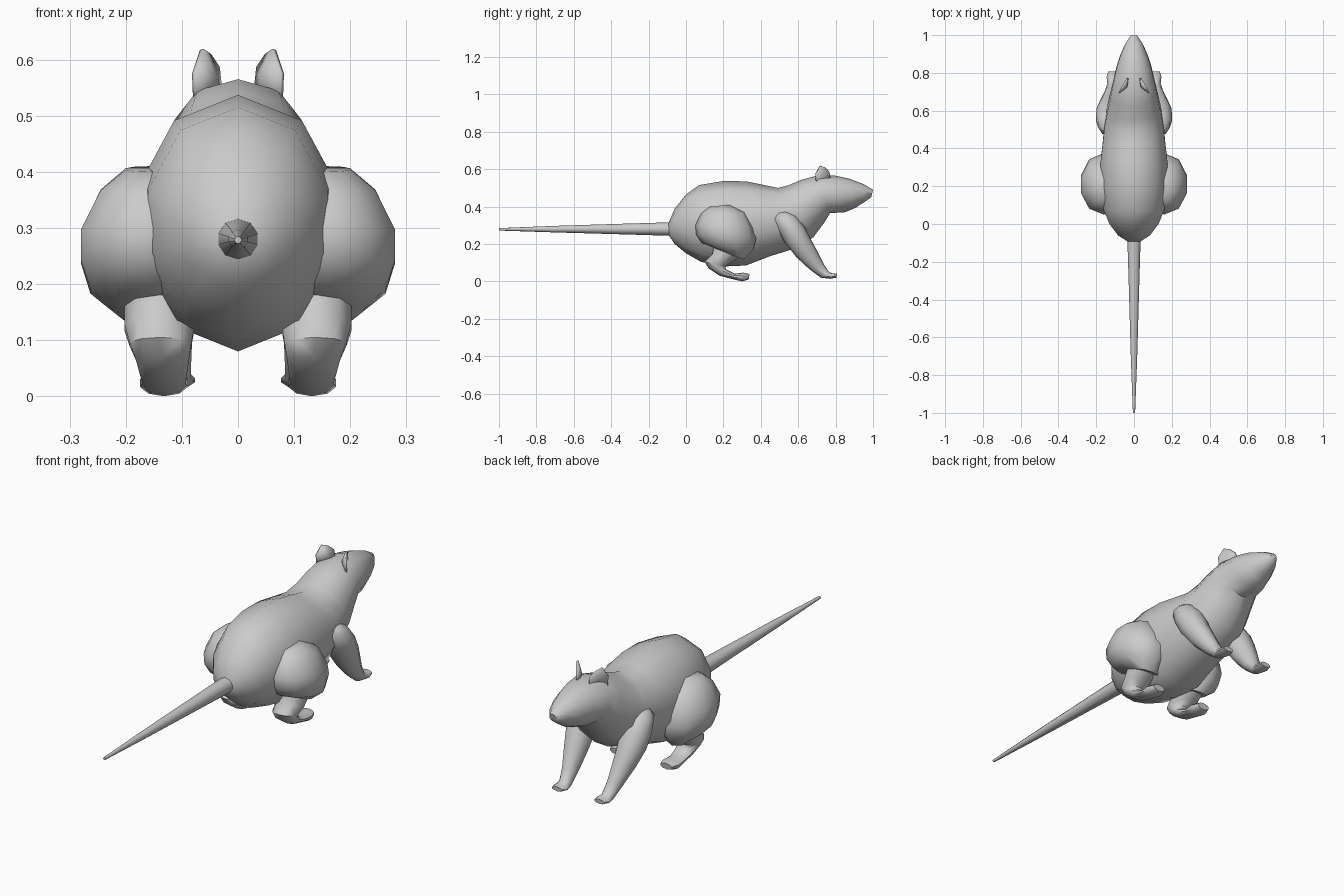
import bpy, bmesh, math
from mathutils import Vector

# Ten-sided cross-section, normalised to +-1
HALF = [(0, 1), (.64, .8), (1, .28), (1, -.28), (.64, -.8), (0, -1)]
SECTION = HALF + [(-x, t) for x, t in HALF[-2:0:-1]]


def finish(name, bm, mirror):
    bmesh.ops.recalc_face_normals(bm, faces=bm.faces)
    me = bpy.data.meshes.new(name)
    bm.to_mesh(me)
    bm.free()
    ob = bpy.data.objects.new(name, me)
    bpy.context.collection.objects.link(ob)
    bpy.ops.object.select_all(action='DESELECT')
    ob.select_set(True)
    bpy.context.view_layer.objects.active = ob
    bpy.ops.object.shade_smooth_by_angle(angle=math.radians(50))
    if mirror:
        ob.modifiers.new("mirror", 'MIRROR').use_mirror_merge = False
    return ob


def loft(name, rings, mirror=False):
    """Each ring: two silhouette points (y, z), (y, z), then x centre and half width."""
    bm = bmesh.new()
    loops = []
    for ya, za, yb, zb, cx, w in rings:
        a, b = Vector((cx, ya, za)), Vector((cx, yb, zb))
        mid, half = (a + b) / 2, (a - b) / 2
        loops.append([bm.verts.new(mid + half * t + Vector((w * x, 0, 0))) for x, t in SECTION])
    n = len(SECTION)
    for p, q in zip(loops, loops[1:]):
        for i in range(n):
            j = (i + 1) % n
            bm.faces.new((p[i], p[j], q[j], q[i]))
    bm.faces.new(loops[0])
    bm.faces.new(loops[-1])
    return finish(name, bm, mirror)


# Body, neck and head in one skin
loft("body", [
    (-.095, .31, -.095, .25, 0, .03),
    (-.06, .39, -.06, .20, 0, .085),
    (0, .465, 0, .15, 0, .13),
    (.07, .515, .08, .105, 0, .16),
    (.20, .537, .20, .08, 0, .178),
    (.32, .535, .32, .085, 0, .178),
    (.42, .515, .45, .135, 0, .165),
    (.49, .50, .58, .175, 0, .155),
    (.55, .515, .68, .235, 0, .14),
    (.62, .545, .74, .315, 0, .125),
    (.70, .565, .77, .365, 0, .113),
    (.80, .565, .85, .37, 0, .093),
    (.87, .55, .90, .39, 0, .075),
    (.95, .52, .955, .425, 0, .047),
    (1.0, .49, .99, .45, 0, .018),
])

# Tapered tail
loft("tail", [
    (-.05, .317, -.05, .243, 0, .036),
    (-.35, .308, -.35, .252, 0, .027),
    (-.70, .297, -.70, .262, 0, .017),
    (-1.0, .285, -1.0, .272, 0, .006),
])

# Haunches
loft("thigh", [
    (.13, .40, .23, .41, .16, .04),
    (.08, .365, .32, .37, .155, .09),
    (.05, .30, .36, .29, .16, .12),
    (.055, .25, .375, .23, .16, .12),
    (.085, .205, .36, .17, .16, .103),
    (.16, .175, .31, .115, .145, .06),
], True)

# Lower hind legs and feet
loft("hind_foot", [
    (.15, .19, .29, .13, .142, .06),
    (.14, .145, .24, .10, .14, .062),
    (.10, .105, .21, .08, .138, .055),
    (.12, .07, .215, .065, .135, .048),
    (.18, .03, .235, .055, .133, .042),
    (.25, .012, .26, .042, .132, .038),
    (.30, .0, .305, .047, .132, .043),
    (.335, .01, .34, .04, .132, .03),
], True)

# Front legs and paws
loft("front_leg", [
    (.475, .36, .54, .375, .13, .03),
    (.465, .33, .59, .35, .13, .06),
    (.49, .275, .635, .29, .135, .066),
    (.53, .205, .665, .23, .135, .062),
    (.59, .13, .695, .175, .128, .05),
    (.66, .065, .735, .095, .118, .035),
    (.72, .02, .765, .05, .112, .028),
    (.77, .014, .785, .043, .111, .034),
    (.805, .02, .807, .042, .111, .026),
], True)

# Cupped ears
bm = bmesh.new()
outline = [(.035, .775, .54), (.04, .767, .585), (.055, .745, .607), (.068, .72, .617),
           (.082, .697, .575), (.08, .70, .525)]
rim = [bm.verts.new(p) for p in outline]
cup = bm.verts.new((.043, .728, .565))
for i, v in enumerate(rim):
    bm.faces.new((v, rim[(i + 1) % len(rim)], cup))
ear = finish("ear", bm, False)
ear.modifiers.new("thickness", 'SOLIDIFY').thickness = .008
ear.modifiers.new("mirror", 'MIRROR')
